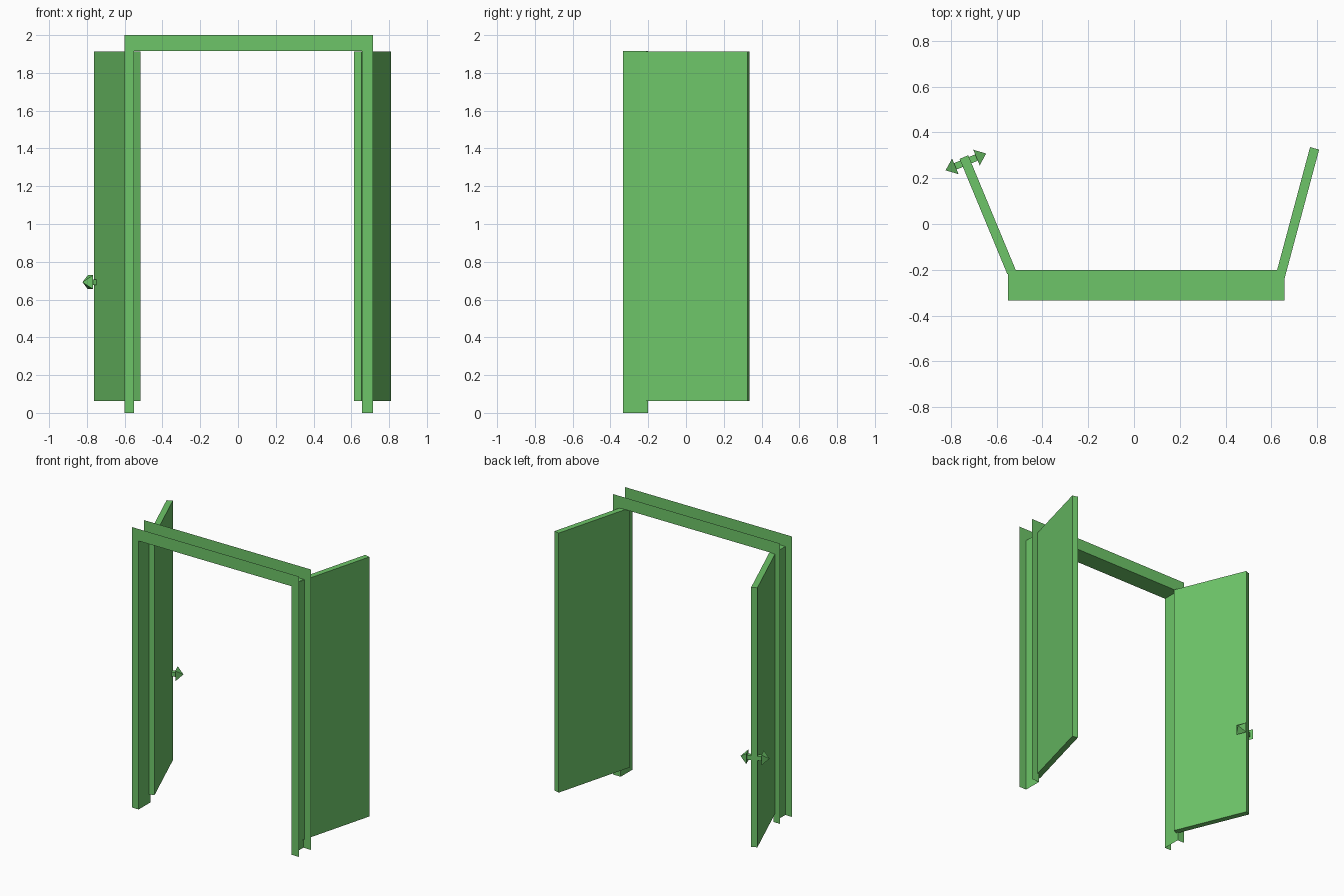
import bpy, bmesh
from math import radians, pi
from mathutils import Matrix, Vector

cube = bpy.data.objects.get("Cube")
if cube:
    bpy.data.objects.remove(cube, do_unlink=True)

green = bpy.data.materials.new("green paint")
green.use_nodes = True
colour = (0.155, 0.56, 0.14, 1)
green.diffuse_color = colour
green.node_tree.nodes["Principled BSDF"].inputs["Base Color"].default_value = colour


def finish(name, bm):
    mesh = bpy.data.meshes.new(name)
    bm.to_mesh(mesh)
    bm.free()
    mesh.materials.append(green)
    obj = bpy.data.objects.new(name, mesh)
    bpy.context.collection.objects.link(obj)
    return obj


def box(bm, size, centre):
    m = Matrix.Translation(centre) @ Matrix.Diagonal((*size, 1))
    bmesh.ops.create_cube(bm, size=1, matrix=m)


# Frame: outer and inner outlines of the opening
OUT_L, OUT_R, TOP = -0.602, 0.716, 2.0
IN_L, IN_R, HEAD = -0.55, 0.657, 1.915
FRONT, BACK = -0.334, -0.202
outer = [(OUT_L, 0), (OUT_L, TOP), (OUT_R, TOP), (OUT_R, 0)]
inner = [(IN_L, 0), (IN_L, HEAD), (IN_R, HEAD), (IN_R, 0)]

# Sheet trim around the opening, front and back
for name, y in (("front_trim", FRONT), ("back_trim", BACK)):
    bm = bmesh.new()
    ring = outer + inner[::-1]
    if y == FRONT:
        ring = ring[::-1]
    face = bm.faces.new([bm.verts.new((x, y, z)) for x, z in ring])
    face.normal_update()
    if face.normal.y * y * (1 if y == FRONT else -1) < 0:
        face.normal_flip()
    finish(name, bm)

# Sheet lining joining the two trims
bm = bmesh.new()
near = [bm.verts.new((x, FRONT, z)) for x, z in inner]
far = [bm.verts.new((x, BACK, z)) for x, z in inner]
for i in range(3):
    bm.faces.new((near[i], near[i + 1], far[i + 1], far[i]))
finish("frame_lining", bm)

# Door leaves, swung open to the back; local y runs along the leaf
THICK, LOW = 0.041, 0.062


def leaf(name, hinge, angle, length):
    bm = bmesh.new()
    box(bm, (THICK, length, HEAD - 0.002 - LOW),
        (0, length / 2, (HEAD - 0.002 + LOW) / 2))
    obj = finish(name, bm)
    obj.matrix_world = (Matrix.Translation((*hinge, 0))
                        @ Matrix.Rotation(radians(angle), 4, 'Z'))
    return obj


leaf("left_door", (0.634, -0.249), -15, 0.6)
right_door = leaf("right_door", (-0.535, -0.211), 22.5, 0.545)

# Handle: square spindle with a pyramid knob at each end
bm = bmesh.new()
SPACING, SIDE, HEIGHT = 0.05, 0.074, 0.046
box(bm, (SPACING * 2, 0.03, 0.03), (0, 0, 0))
for sign in (-1, 1):
    m = (Matrix.Translation((sign * (SPACING + HEIGHT / 2), 0, 0))
         @ Matrix.Rotation(sign * pi / 2, 4, 'Y')
         @ Matrix.Rotation(pi / 4, 4, 'Z'))
    bmesh.ops.create_cone(bm, cap_ends=True, segments=4, radius1=SIDE * 0.707,
                          radius2=0, depth=HEIGHT, matrix=m)
handle = finish("right_door_handle", bm)
handle.matrix_world = right_door.matrix_world @ Matrix.Translation((0, 0.522, 0.692))
